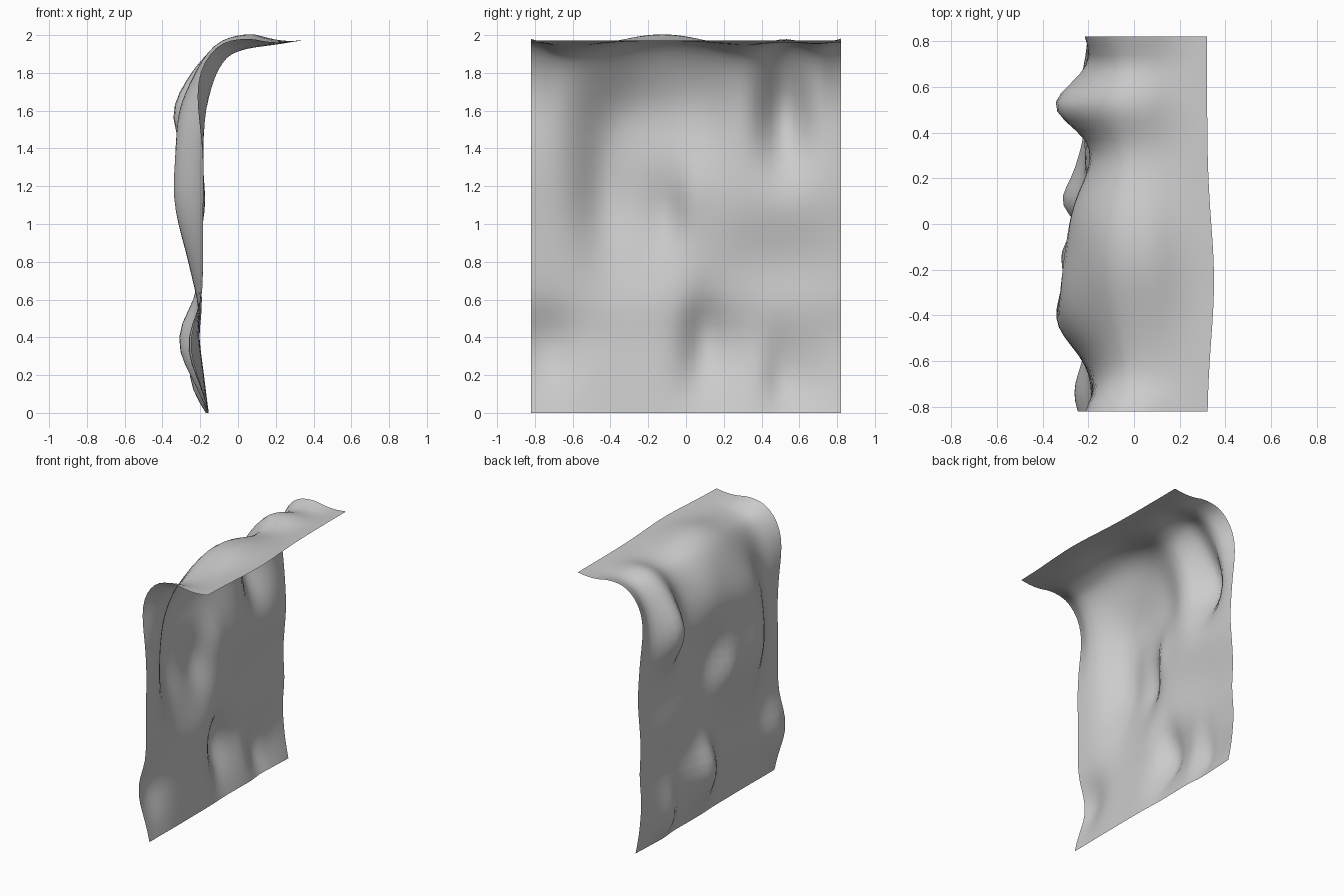
import bpy
import math
from mathutils import Vector

cube = bpy.data.objects.get("Cube")
if cube:
    bpy.data.objects.remove(cube)

HALF_WIDTH = 0.82
COLUMNS = 40
STEPS = 3

# Side profile of the hanging cloth (x, z), from the hem to the tip of the flap
PROFILE = [(-0.155, 0), (-0.18, 0.2), (-0.2, 0.4), (-0.185, 0.6), (-0.185, 0.8),
           (-0.185, 1.0), (-0.18, 1.2), (-0.17, 1.4), (-0.145, 1.6), (-0.105, 1.77),
           (-0.05, 1.87), (0.02, 1.91), (0.1, 1.93), (0.22, 1.952), (0.32, 1.972)]

# Soft folds: centre across, distance along the profile, depth, spread across, spread along
FOLDS = [
    # upper right fold running into the flap
    (0.51, 1.55, 0.15, 0.09, 0.17),
    (0.62, 1.48, 0.03, 0.09, 0.15),
    (0.53, 1.84, 0.08, 0.11, 0.2),
    # broad middle fold with a steep side
    (-0.44, 1.2, 0.115, 0.11, 0.28),
    (-0.2, 1.12, 0.105, 0.16, 0.24),
    (-0.1, 1.05, 0.04, 0.07, 0.13),
    (0.03, 1.16, -0.025, 0.06, 0.12),
    # bulge across the shoulder and crown
    (-0.25, 1.58, 0.12, 0.19, 0.17),
    (0.08, 1.62, 0.08, 0.14, 0.2),
    (-0.14, 1.96, 0.08, 0.21, 0.2),
    # folds along the hem
    (0.09, 0.41, 0.07, 0.07, 0.15),
    (0.03, 0.2, 0.02, 0.07, 0.12),
    (0.2, 0.34, 0.06, 0.12, 0.18),
    (0.5, 0.21, 0.045, 0.06, 0.14),
    (0.62, 0.19, 0.045, 0.12, 0.14),
    (-0.74, 0.34, 0.065, 0.11, 0.15),
    # shallow swells below the middle
    (0.48, 0.78, 0.035, 0.25, 0.14),
    (0.5, 1.12, -0.015, 0.25, 0.1),
    (-0.3, 0.72, 0.025, 0.15, 0.15),
    # side edges
    (0.84, 1.8, 0.1, 0.08, 0.22),
    (-0.84, 1.8, 0.1, 0.08, 0.22),
]


def bell(distance, spread):
    return math.exp(-0.5 * (distance / spread) ** 2)


def smooth_path(points):
    """Round a polyline with a Catmull-Rom curve."""
    pts = [Vector(p) for p in points]
    pts = [2 * pts[0] - pts[1]] + pts + [2 * pts[-1] - pts[-2]]
    path = []
    for a, b, c, d in zip(pts, pts[1:], pts[2:], pts[3:]):
        for i in range(STEPS):
            t = i / STEPS
            path.append(0.5 * (2 * b + (c - a) * t + (2 * a - 5 * b + 4 * c - d) * t ** 2
                               + (3 * b - a - 3 * c + d) * t ** 3))
    return path + [pts[-2]]


# Sweep the profile across and push it outward along its normal by the folds
path = smooth_path(PROFILE)
lengths = [0.0]
for a, b in zip(path, path[1:]):
    lengths.append(lengths[-1] + (b - a).length)
total = lengths[-1]

verts = []
for i, point in enumerate(path):
    tangent = (path[min(i + 1, len(path) - 1)] - path[max(i - 1, 0)]).normalized()
    normal = Vector((-tangent.y, tangent.x))
    s = lengths[i]
    fade = min(1, 0.6 + s / 0.2, (total - s) / 0.23)
    flap = max(0, (s - 1.9) / (total - 1.9))
    for j in range(COLUMNS + 1):
        y = HALF_WIDTH * (2 * j / COLUMNS - 1)
        depth = sum(d * bell(y - cy, wy) * bell(s - cs, ws) for cy, cs, d, wy, ws in FOLDS)
        p = point + normal * depth * fade
        verts.append((p.x + 0.03 * flap * bell(y + 0.25, 0.25), y, max(0, p.y)))

row = COLUMNS + 1
faces = [(k, k + row, k + row + 1, k + 1)
         for i in range(len(path) - 1)
         for k in range(i * row, i * row + COLUMNS)]

mesh = bpy.data.meshes.new("hanging_cloth")
mesh.from_pydata(verts, [], faces)
mesh.update()
cloth = bpy.data.objects.new("hanging_cloth", mesh)
bpy.context.collection.objects.link(cloth)
for polygon in mesh.polygons:
    polygon.use_smooth = True

# Plain light grey fabric
fabric = bpy.data.materials.new("light_grey_fabric")
fabric.use_nodes = True
grey = (0.6, 0.6, 0.6, 1)
fabric.diffuse_color = grey
fabric.node_tree.nodes["Principled BSDF"].inputs["Base Color"].default_value = grey
mesh.materials.append(fabric)
